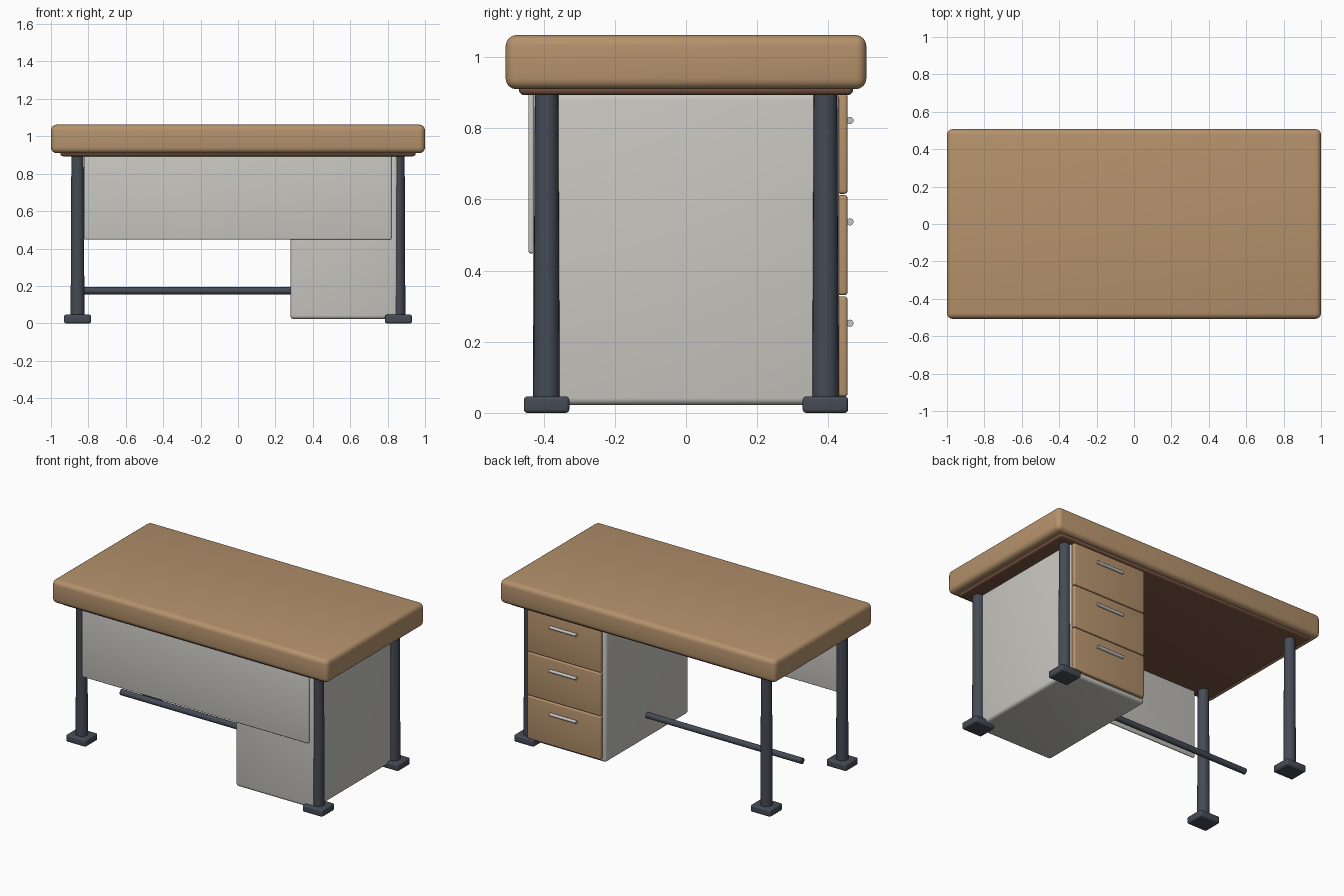
import bpy
import math

old = bpy.data.objects.get("Cube")
if old:
    bpy.data.objects.remove(old, do_unlink=True)


def material(name, r, g, b):
    m = bpy.data.materials.new(name)
    m.use_nodes = True
    m.diffuse_color = (r, g, b, 1)
    m.node_tree.nodes["Principled BSDF"].inputs["Base Color"].default_value = (r, g, b, 1)
    return m


WOOD = material("oak wood", 0.46, 0.288, 0.15)
DARK_WOOD = material("dark brown wood", 0.2, 0.095, 0.055)
PANEL = material("pale grey panel", 0.578, 0.571, 0.533)
STEEL = material("dark blue grey steel", 0.06, 0.07, 0.09)
HANDLE = material("light metal", 0.55, 0.55, 0.54)


def finish(name, mat):
    obj = bpy.context.object
    obj.name = obj.data.name = name
    obj.data.materials.append(mat)
    return obj


def box(name, xs, ys, zs, mat, bevel):
    """Rounded box given by its extents on each axis."""
    spans = (xs, ys, zs)
    bpy.ops.mesh.primitive_cube_add(size=1, location=[(a + b) / 2 for a, b in spans])
    obj = finish(name, mat)
    obj.scale = [b - a for a, b in spans]
    bpy.ops.object.transform_apply(location=False, rotation=False, scale=True)
    mod = obj.modifiers.new("rounded edges", "BEVEL")
    mod.width = bevel
    mod.segments = 4
    bpy.ops.object.modifier_apply(modifier=mod.name)
    bpy.ops.object.shade_smooth_by_angle(angle=math.radians(35))
    return obj


def rod(name, x0, x1, y, z, radius, mat):
    """Round bar along x."""
    bpy.ops.mesh.primitive_cylinder_add(vertices=24, radius=radius, depth=x1 - x0,
                                        location=((x0 + x1) / 2, y, z),
                                        rotation=(0, math.pi / 2, 0))
    finish(name, mat)
    bpy.ops.object.shade_smooth_by_angle(angle=math.radians(35))


# Thick top and the apron board under it
box("desk_top", (-1, 1), (-0.507, 0.507), (0.91, 1.062), WOOD, 0.03)
box("under_top_board", (-0.95, 0.95), (-0.47, 0.47), (0.893, 0.935), DARK_WOOD, 0.016)

# Tapered legs standing on square feet
for side, sx in (("left", 1), ("right", -1)):
    for end, sy in (("front", -1), ("back", 1)):
        x, y = 0.858 * sx, 0.392 * sy
        bpy.ops.mesh.primitive_cone_add(vertices=24, radius1=0.037, radius2=0.033,
                                        depth=0.87, location=(x, y, 0.465))
        finish(f"{end}_{side}_leg", STEEL)
        bpy.ops.object.shade_smooth_by_angle(angle=math.radians(35))
        box(f"{end}_{side}_foot", (x - 0.072, x + 0.072), (y - 0.064, y + 0.064),
            (0, 0.046), STEEL, 0.01)

# Drawer cabinet and front privacy panel
box("drawer_cabinet", (0.28, 0.855), (-0.43, 0.43), (0.022, 0.9), PANEL, 0.02)
box("privacy_panel", (-0.823, 0.82), (-0.443, -0.427), (0.448, 0.9), PANEL, 0.007)

# Three drawer fronts with bar handles
for i, level in enumerate(("lower", "middle", "upper")):
    z = 0.046 + 0.285 * i
    box(f"{level}_drawer", (0.302, 0.834), (0.425, 0.454), (z, z + 0.281), WOOD, 0.008)
    rod(f"{level}_drawer_handle", 0.47, 0.665, 0.461, z + 0.206, 0.01, HANDLE)

# Footrest bar running into the cabinet
rod("footrest_bar", -0.845, 0.5, 0, 0.174, 0.019, STEEL)
